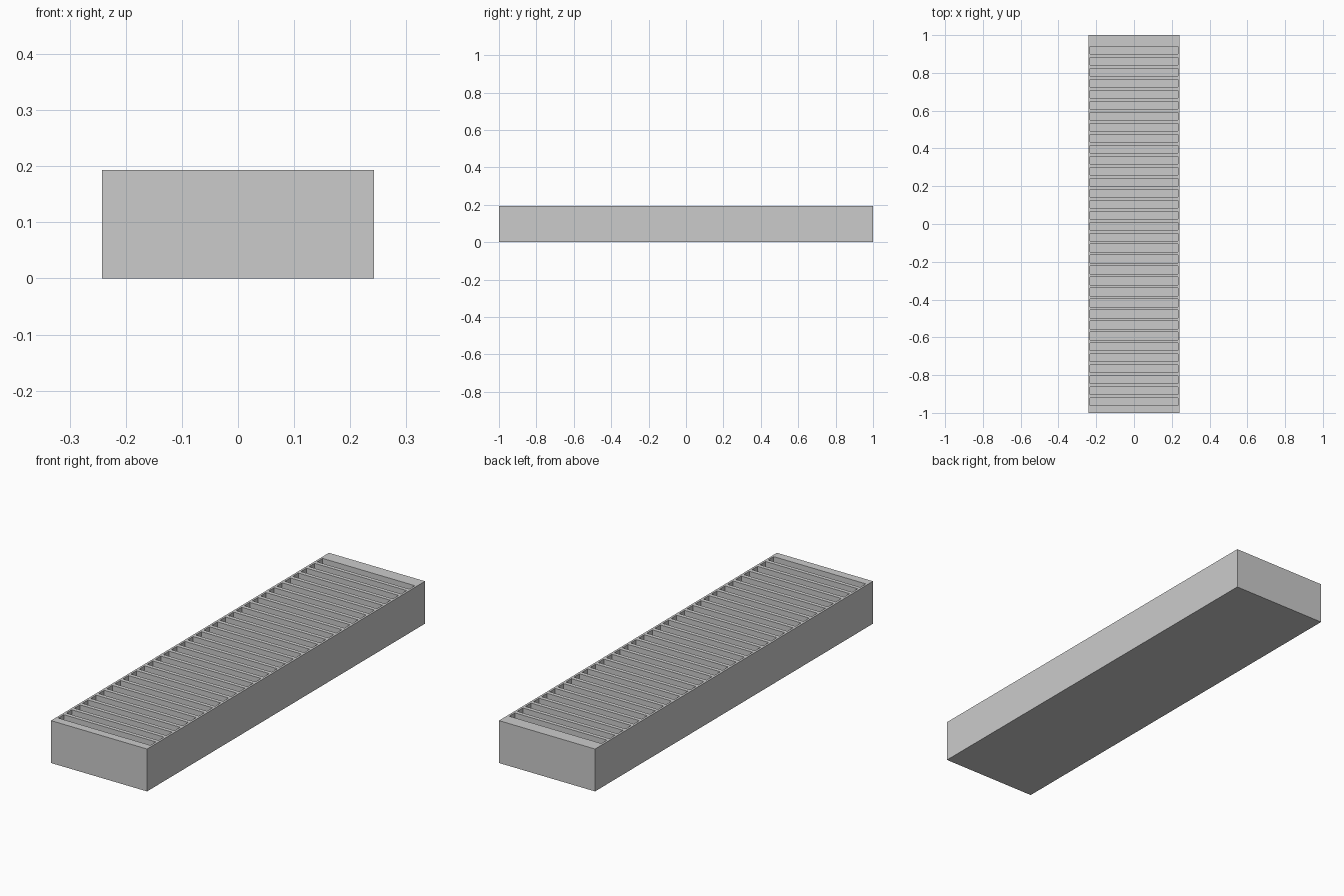
import bpy

if "Cube" in bpy.data.objects:
    bpy.data.objects.remove(bpy.data.objects["Cube"])

W, L, H = 0.484, 2.0, 0.193          # body width, length, height
SLOTS, PITCH, FIRST = 33, 0.0582, -0.942
SLOT_W, SLOT_L, DEPTH = 0.464, 0.040, 0.10


def box(name, size, centre):
    bpy.ops.mesh.primitive_cube_add(size=1, location=centre)
    ob = bpy.context.object
    ob.name = name
    ob.scale = size
    bpy.ops.object.transform_apply(location=False, rotation=False, scale=True)
    return ob


# Solid trough body
body = box("slotted_body", (W, L, H), (0, 0, H / 2))

# Row of slot cutters, reaching above the top face
top = H + 0.05
cutter = box("slot_cutter", (SLOT_W, SLOT_L, DEPTH + 0.05),
             (0, FIRST, top - (DEPTH + 0.05) / 2))
row = cutter.modifiers.new("slot_row", 'ARRAY')
row.count = SLOTS
row.use_relative_offset = False
row.use_constant_offset = True
row.constant_offset_displace = (0, PITCH, 0)
bpy.context.view_layer.objects.active = cutter
bpy.ops.object.modifier_apply(modifier=row.name)

# Cut the slots, leaving thin bars and a closed bottom
cut = body.modifiers.new("slots", 'BOOLEAN')
cut.operation = 'DIFFERENCE'
cut.solver = 'EXACT'
cut.object = cutter
bpy.context.view_layer.objects.active = body
bpy.ops.object.modifier_apply(modifier=cut.name)
bpy.data.objects.remove(cutter, do_unlink=True)
